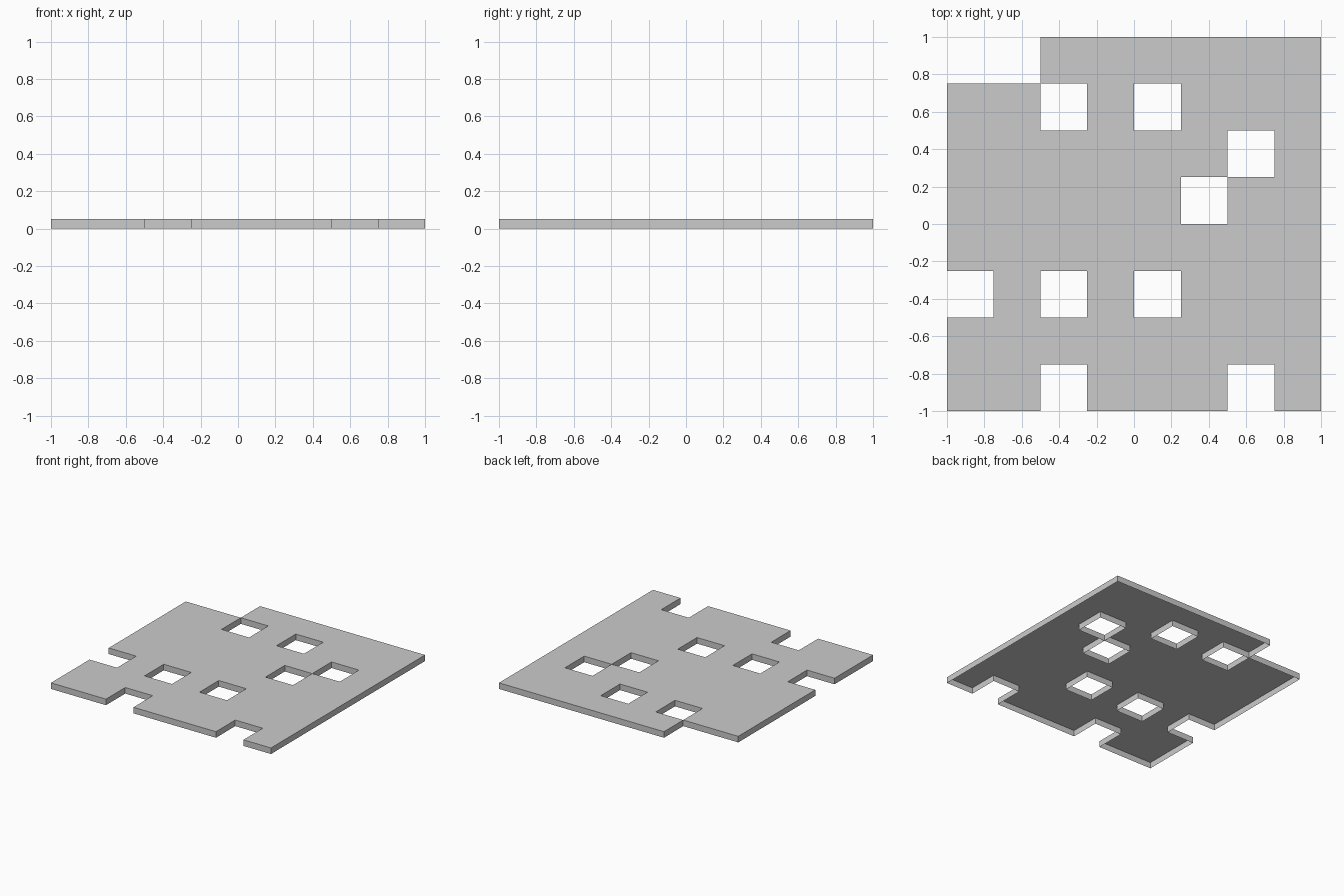
import bpy, bmesh

if "Cube" in bpy.data.objects:
    bpy.data.objects.remove(bpy.data.objects["Cube"])

N, CELL, HEIGHT = 8, 0.25, 0.05
# Missing tiles as (column, row), counted from the front left corner
GAPS = {(0, 7), (1, 7), (2, 6), (4, 6), (6, 5), (5, 4),
        (0, 2), (2, 2), (4, 2), (2, 0), (6, 0)}

bm = bmesh.new()

# Top surface: a square of tiles with the gaps left out
corners = {}


def corner(i, j):
    if (i, j) not in corners:
        corners[i, j] = bm.verts.new((-1 + i * CELL, -1 + j * CELL, HEIGHT))
    return corners[i, j]


for i in range(N):
    for j in range(N):
        if (i, j) not in GAPS:
            bm.faces.new([corner(i, j), corner(i + 1, j),
                          corner(i + 1, j + 1), corner(i, j + 1)])

# Side walls: drop a skirt from every open edge; the underside stays open
rim = [(e.link_loops[0].vert, e.link_loops[0].link_loop_next.vert)
       for e in bm.edges if e.is_boundary]
lower = {}


def below(v):
    if v not in lower:
        lower[v] = bm.verts.new((v.co.x, v.co.y, 0))
    return lower[v]


for a, b in rim:
    bm.faces.new([b, a, below(a), below(b)])

mesh = bpy.data.meshes.new("floor_panel")
bm.to_mesh(mesh)
bm.free()
panel = bpy.data.objects.new("floor_panel", mesh)
bpy.context.collection.objects.link(panel)
